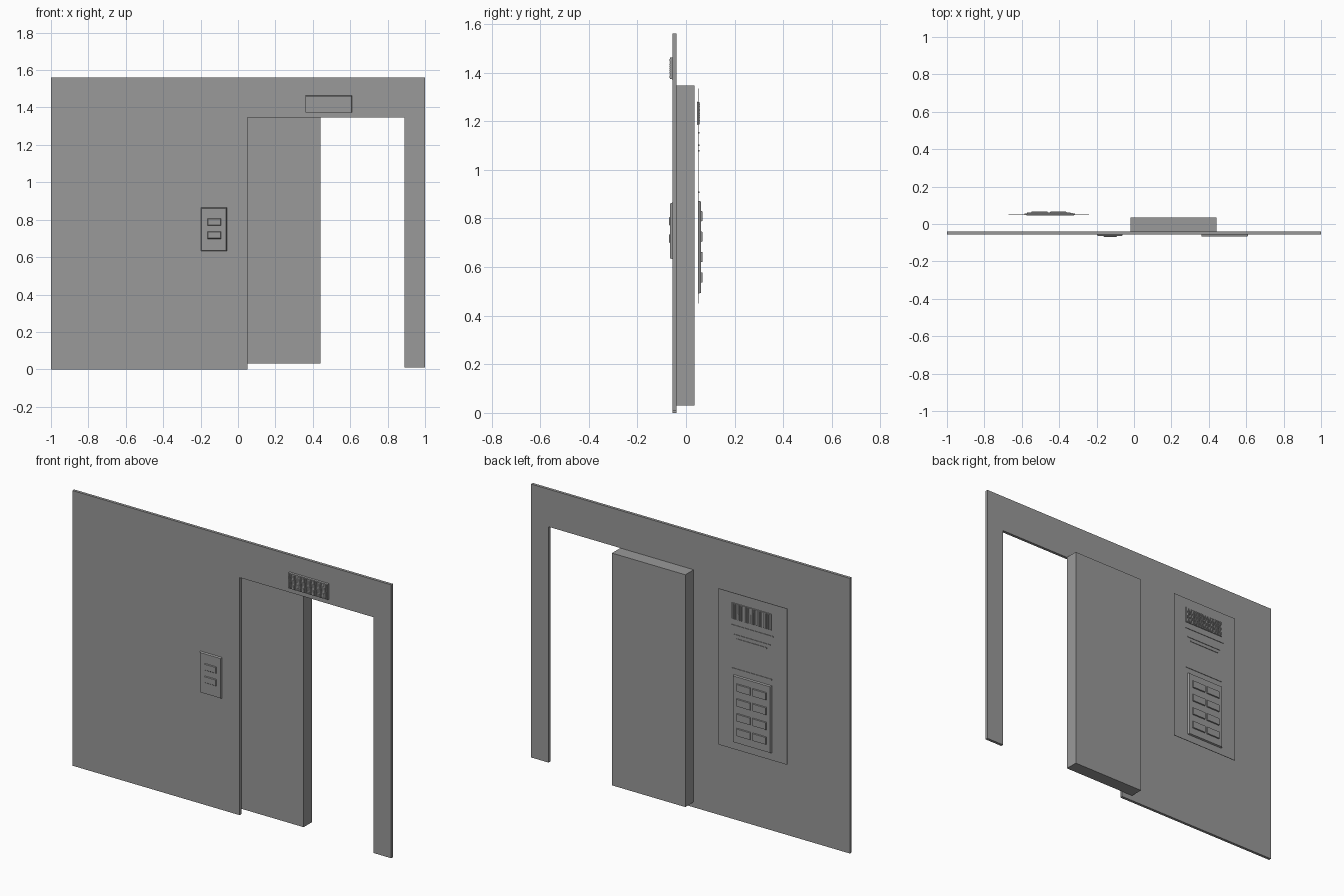
import bpy, bmesh
from mathutils import Vector

cube = bpy.data.objects.get("Cube")
if cube:
    bpy.data.objects.remove(cube, do_unlink=True)

grey = bpy.data.materials.new("plain grey")
grey.use_nodes = True
COLOUR = (0.32, 0.32, 0.32, 1)
grey.diffuse_color = COLOUR
grey.node_tree.nodes["Principled BSDF"].inputs["Base Color"].default_value = COLOUR


def add_box(bm, x, y, z, taper=0.0, facing=0):
    """Box from ranges; the side facing -y or +y can be drawn in by taper."""
    lo, hi = Vector((x[0], y[0], z[0])), Vector((x[1], y[1], z[1]))
    mid = (lo + hi) / 2
    for v in bmesh.ops.create_cube(bm, size=1)["verts"]:
        outer = v.co.y * facing > 0
        v.co = mid + v.co * (hi - lo)
        if outer:
            v.co.x += taper if v.co.x < mid.x else -taper
            v.co.z += taper if v.co.z < mid.z else -taper


def finish(name, bm):
    mesh = bpy.data.meshes.new(name)
    bmesh.ops.recalc_face_normals(bm, faces=bm.faces)
    bm.to_mesh(mesh)
    bm.free()
    mesh.materials.append(grey)
    obj = bpy.data.objects.new(name, mesh)
    bpy.context.collection.objects.link(obj)
    return obj


def box(name, x, y, z, taper=0.0, facing=0):
    bm = bmesh.new()
    add_box(bm, x, y, z, taper, facing)
    return finish(name, bm)


def dot_display(name, x, z, y_back, facing):
    """Housing plate covered with a fine grid of raised square dots."""
    y_face = y_back + facing * 0.010
    box(name + "_housing", x, sorted((y_back, y_face)), z, 0.002, facing)
    bm = bmesh.new()
    columns, rows, rim = 42, 15, 0.005
    step_x = (x[1] - x[0] - 2 * rim) / columns
    step_z = (z[1] - z[0] - 2 * rim) / rows
    y = sorted((y_face - facing * 0.001, y_face + facing * 0.002))
    for i in range(columns):
        for j in range(rows):
            px = x[0] + rim + i * step_x
            pz = z[0] + rim + j * step_z
            add_box(bm, (px, px + step_x * 0.7), y, (pz, pz + step_z * 0.7))
    finish(name + "_dots", bm)


# Wall with its doorway, extruded from one outline
outline = [(-1, 0), (0.05, 0), (0.05, 1.347), (0.89, 1.347),
           (0.89, 0.01), (1, 0.01), (1, 1.56), (-1, 1.56)]
bm = bmesh.new()
face = bm.faces.new([bm.verts.new((x, -0.056, z)) for x, z in outline])
extruded = bmesh.ops.extrude_face_region(bm, geom=[face])["geom"]
for v in extruded:
    if isinstance(v, bmesh.types.BMVert):
        v.co.y = -0.04
finish("wall", bm)

# Sliding door behind the wall
box("sliding_door", (-0.02, 0.44), (-0.04, 0.035), (0.03, 1.347))

# Call plate and buttons on the front
box("call_plate", (-0.198, -0.06), (-0.065, -0.056), (0.632, 0.865), 0.004, -1)
for n, z in enumerate((0.717, 0.788)):
    box(f"call_button_{n + 1}", (-0.165, -0.09), (-0.069, -0.064),
        (z - 0.02, z + 0.02), 0.004, -1)

# Floor display over the doorway
dot_display("front_display", (0.36, 0.61), (1.372, 1.463), -0.056, -1)

# Car control panel standing behind the wall
box("control_panel", (-0.67, -0.24), (0.049, 0.052), (0.45, 1.335))
dot_display("panel_display", (-0.575, -0.32), (1.185, 1.28), 0.046, 1)

# Raised trim lines on the panel
for n, (z, half) in enumerate(((1.152, 0.135), (1.10, 0.115),
                               (1.078, 0.095), (0.907, 0.125))):
    box(f"trim_line_{n + 1}", (-0.45 - half, -0.45 + half), (0.051, 0.055),
        (z - 0.003, z + 0.003))

# Keypad with two columns of four buttons
box("keypad_plate", (-0.575, -0.335), (0.051, 0.061), (0.49, 0.873), 0.004, 1)
for row in range(4):
    z = 0.557 + row * 0.084
    for col, x in enumerate((-0.505, -0.405)):
        box(f"keypad_button_{row + 1}_{col + 1}", (x - 0.044, x + 0.044),
            (0.060, 0.067), (z - 0.022, z + 0.022), 0.002, 1)
